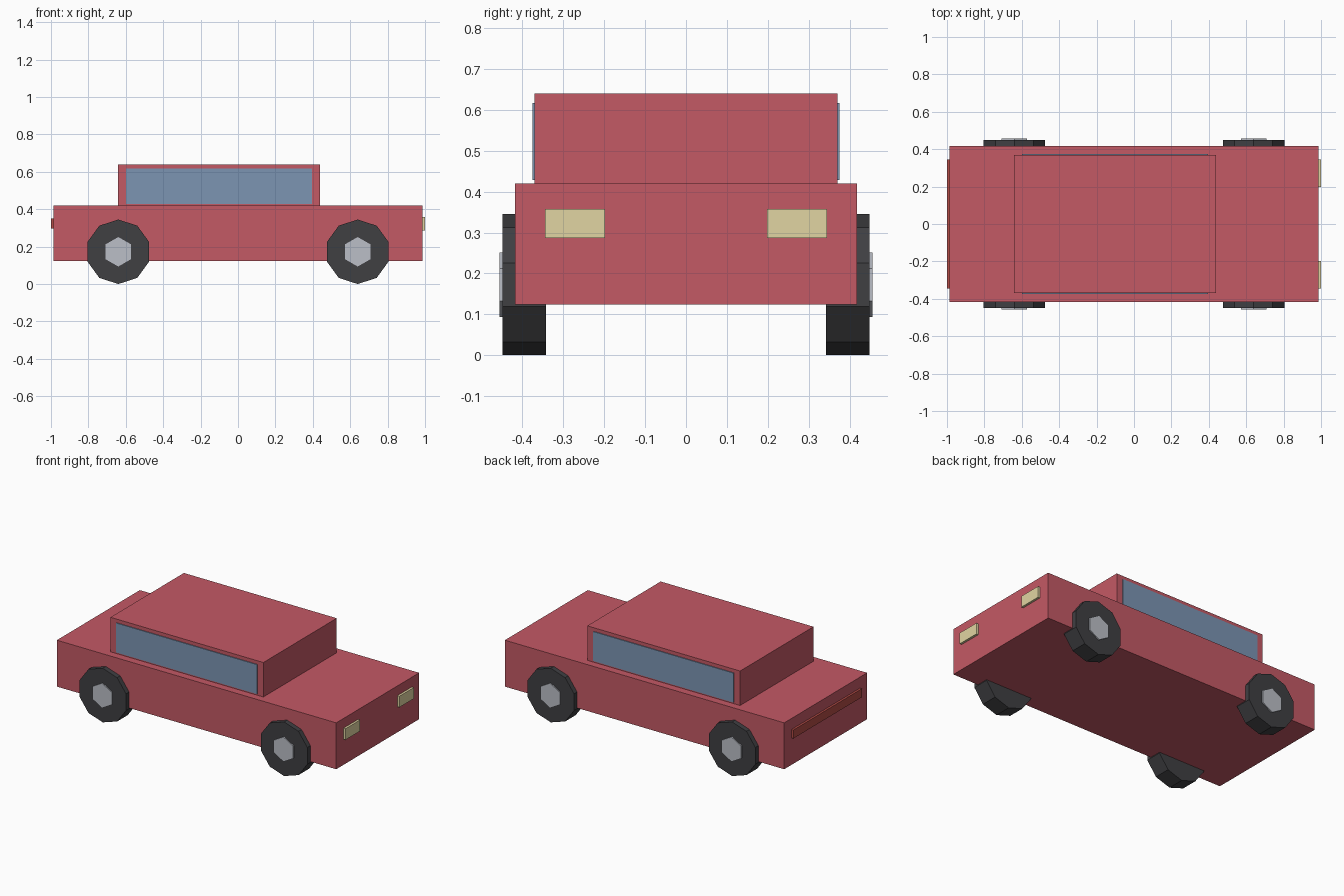
import bpy
from math import pi

if "Cube" in bpy.data.objects:
    bpy.data.objects.remove(bpy.data.objects["Cube"])


def material(name, rgb):
    m = bpy.data.materials.new(name)
    m.diffuse_color = (*rgb, 1)
    m.use_nodes = True
    m.node_tree.nodes["Principled BSDF"].inputs["Base Color"].default_value = m.diffuse_color
    return m


RED = material("red paint", (0.55, 0.10, 0.13))
GLASS = material("glass", (0.20, 0.30, 0.45))
TYRE = material("tyre rubber", (0.05, 0.05, 0.055))
HUB = material("hub metal", (0.50, 0.52, 0.57))
LAMP = material("headlight", (0.75, 0.66, 0.36))
TAIL = material("tail light", (0.45, 0.07, 0.06))


def box(name, mat, x, y, z):
    """Box from (min, max) ranges along each axis."""
    bpy.ops.mesh.primitive_cube_add(size=1, location=[(a + b) / 2 for a, b in (x, y, z)])
    o = bpy.context.object
    o.name = name
    o.scale = [b - a for a, b in (x, y, z)]
    bpy.ops.object.transform_apply(location=False, rotation=False, scale=True)
    o.data.materials.append(mat)


def disc(name, mat, sides, radius, x, y, z):
    """Low-poly cylinder along y, with a corner at the top."""
    bpy.ops.mesh.primitive_cylinder_add(vertices=sides, radius=radius, depth=abs(y[1] - y[0]),
                                        location=(x, sum(y) / 2, z), rotation=(pi / 2, 0, 0))
    o = bpy.context.object
    o.name = name
    o.data.materials.append(mat)


# Body and cabin
box("body", RED, (-0.986, 0.986), (-0.418, 0.418), (0.124, 0.42))
box("cabin", RED, (-0.641, 0.438), (-0.37, 0.37), (0.42, 0.64))

# Rear light strip
box("tail_light", TAIL, (-1.0, -0.975), (-0.345, 0.345), (0.296, 0.35))

for s, side in ((-1, "right"), (1, "left")):
    # Side windows and headlights
    box("window_" + side, GLASS, (-0.598, 0.395), sorted((s * 0.36, s * 0.375)), (0.429, 0.617))
    box("headlight_" + side, LAMP, (0.975, 1.0), sorted((s * 0.198, s * 0.345)), (0.287, 0.358))
    # Wheels with hubs
    for x, end in ((-0.64, "rear"), (0.64, "front")):
        disc(f"wheel_{end}_{side}", TYRE, 10, 0.1725, x, (s * 0.342, s * 0.449), 0.1725)
        disc(f"hub_{end}_{side}", HUB, 6, 0.079, x, (s * 0.43, s * 0.456), 0.1725)
